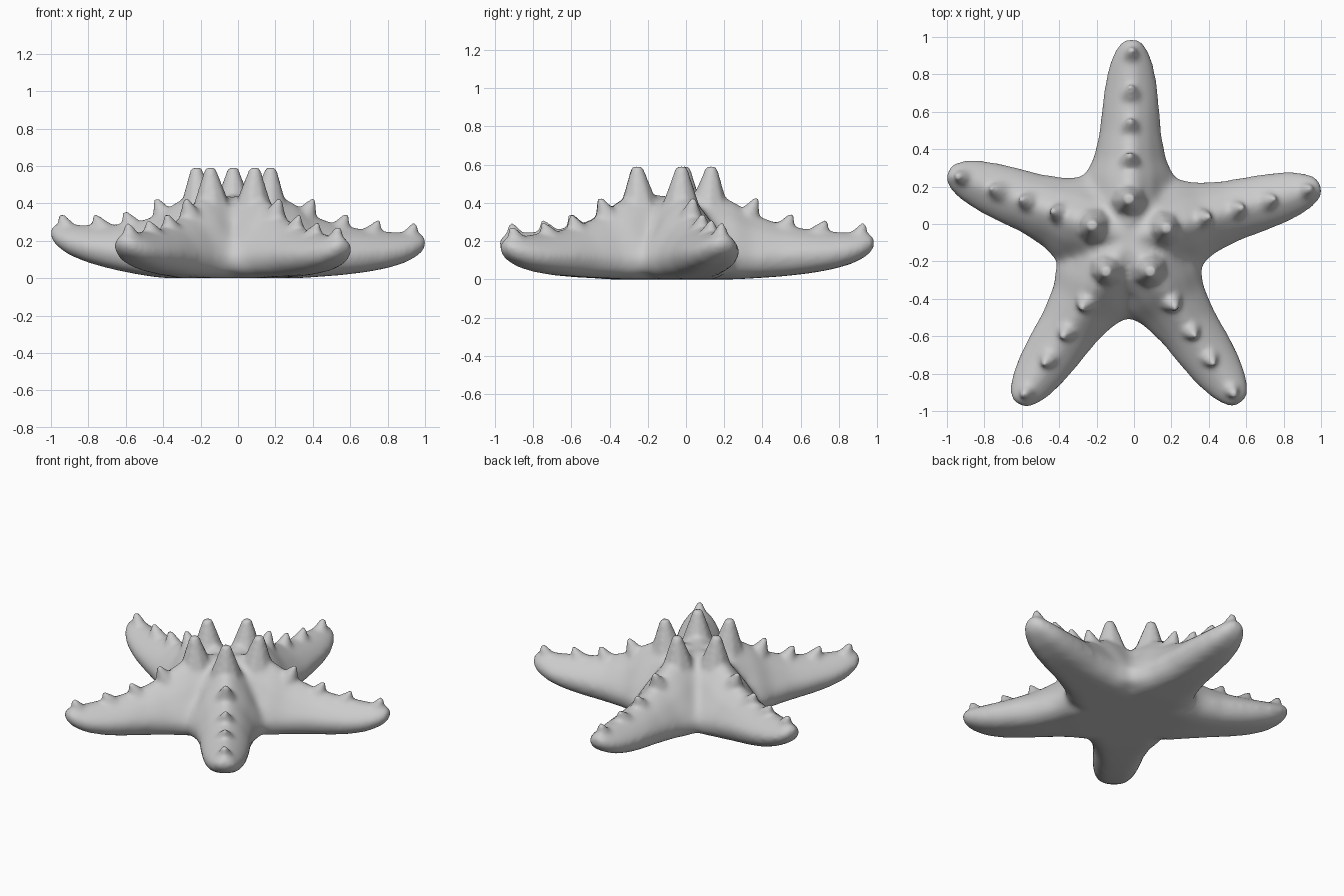
import bpy, bmesh, math
from mathutils import Vector, Matrix

if "Cube" in bpy.data.objects:
    bpy.data.objects.remove(bpy.data.objects["Cube"])

CENTRE = Vector((-0.03, -0.08, 0))
# arm direction in degrees, extra lift of the tip, length factor
ARMS = [(89, 0.0, .995), (15.3, 0.0, .995), (-55.7, -0.02, .99),
        (-123.8, 0.0, .99), (159.8, 0.05, .96)]
# distance along arm, half width, underside height, ridge height
STATIONS = [(0, .25, 0, .43), (.2, .25, 0, .48), (.34, .245, 0, .41),
            (.43, .20, .005, .35), (.58, .168, .015, .295), (.72, .157, .03, .27),
            (.84, .143, .05, .258), (.95, .12, .08, .252), (1.03, .085, .12, .25),
            (1.075, .048, .165, .238)]
# half cross-sections (sideways, up): body end and tip end
INNER = [(0, 1), (.2, .93), (.5, .74), (.8, .47), (1, .25), (.92, .09), (.65, 0)]
OUTER = [(0, 1), (.28, .92), (.63, .77), (.92, .56), (1, .4), (.85, .14), (.5, 0)]
# spikes: distance of tip, tip height, depth, base radius, tip radius, outward lean
SPIKES = [(.215, .59, .24, .115, .03, .015), (.455, .43, .17, .1, .012, .075),
          (.64, .345, .13, .085, .012, .06), (.82, .31, .11, .08, .012, .06),
          (1.02, .292, .11, .068, .018, .05)]


def tip_lift(r, lift):
    return lift * max(0, (r - 0.45) / 0.6)


def add_arm(bm, rot, lift, size):
    rings = []
    for r, w, lo, hi in STATIONS:
        t = min(1, max(0, (r - .3) / .35))
        half = [((1-t)*a[0] + t*b[0], (1-t)*a[1] + t*b[1]) for a, b in zip(INNER, OUTER)]
        loop = half + [(-u, v) for u, v in reversed(half[1:])]
        dz = tip_lift(r, lift)
        rings.append([bm.verts.new(rot @ Vector((r*size, u*w, lo + v*(hi-lo) + dz)) + CENTRE)
                      for u, v in loop])
    n = len(rings[0])
    for a, b in zip(rings, rings[1:]):
        for i in range(n):
            bm.faces.new((a[i], a[(i+1) % n], b[(i+1) % n], b[i]))
    bm.faces.new(rings[0])
    bm.faces.new(rings[-1])


def add_spike(bm, rot, lift, size, r, top, depth, r1, r2, lean):
    dz = tip_lift(r, lift)
    a = rot @ Vector((r*size - lean, 0, top - depth + dz)) + CENTRE
    b = rot @ Vector((r*size, 0, top + dz)) + CENTRE
    d = b - a
    m = Matrix.Translation((a+b)/2) @ d.to_track_quat('Z', 'Y').to_matrix().to_4x4()
    bmesh.ops.create_cone(bm, cap_ends=True, segments=8, radius1=r1, radius2=r2,
                          depth=d.length, matrix=m)


def fuse_and_soften(obj, voxel, iterations):
    """Fuse overlapping parts into one smooth skin."""
    fuse = obj.modifiers.new("fuse", 'REMESH')
    fuse.mode = 'VOXEL'
    fuse.voxel_size = voxel
    fuse.use_smooth_shade = True
    soften = obj.modifiers.new("soften", 'SMOOTH')
    soften.factor = 0.5
    soften.iterations = iterations


# five arms fused into a softly webbed body
bm = bmesh.new()
spins = [(Matrix.Rotation(math.radians(d), 3, 'Z'), lift, size) for d, lift, size in ARMS]
for spin in spins:
    add_arm(bm, *spin)
bmesh.ops.recalc_face_normals(bm, faces=bm.faces)
mesh = bpy.data.meshes.new("starfish_body")
bm.to_mesh(mesh)
bm.free()
body = bpy.data.objects.new("starfish_body", mesh)
bpy.context.collection.objects.link(body)
fuse_and_soften(body, 0.02, 12)

# bake the body, then add the rows of spikes
soft = bpy.data.meshes.new_from_object(
    body.evaluated_get(bpy.context.evaluated_depsgraph_get()))
bm = bmesh.new()
bm.from_mesh(soft)
for spin in spins:
    for s in SPIKES:
        add_spike(bm, *spin, *s)
bm.to_mesh(mesh)
bm.free()
body.modifiers.clear()
fuse_and_soften(body, 0.014, 8)
